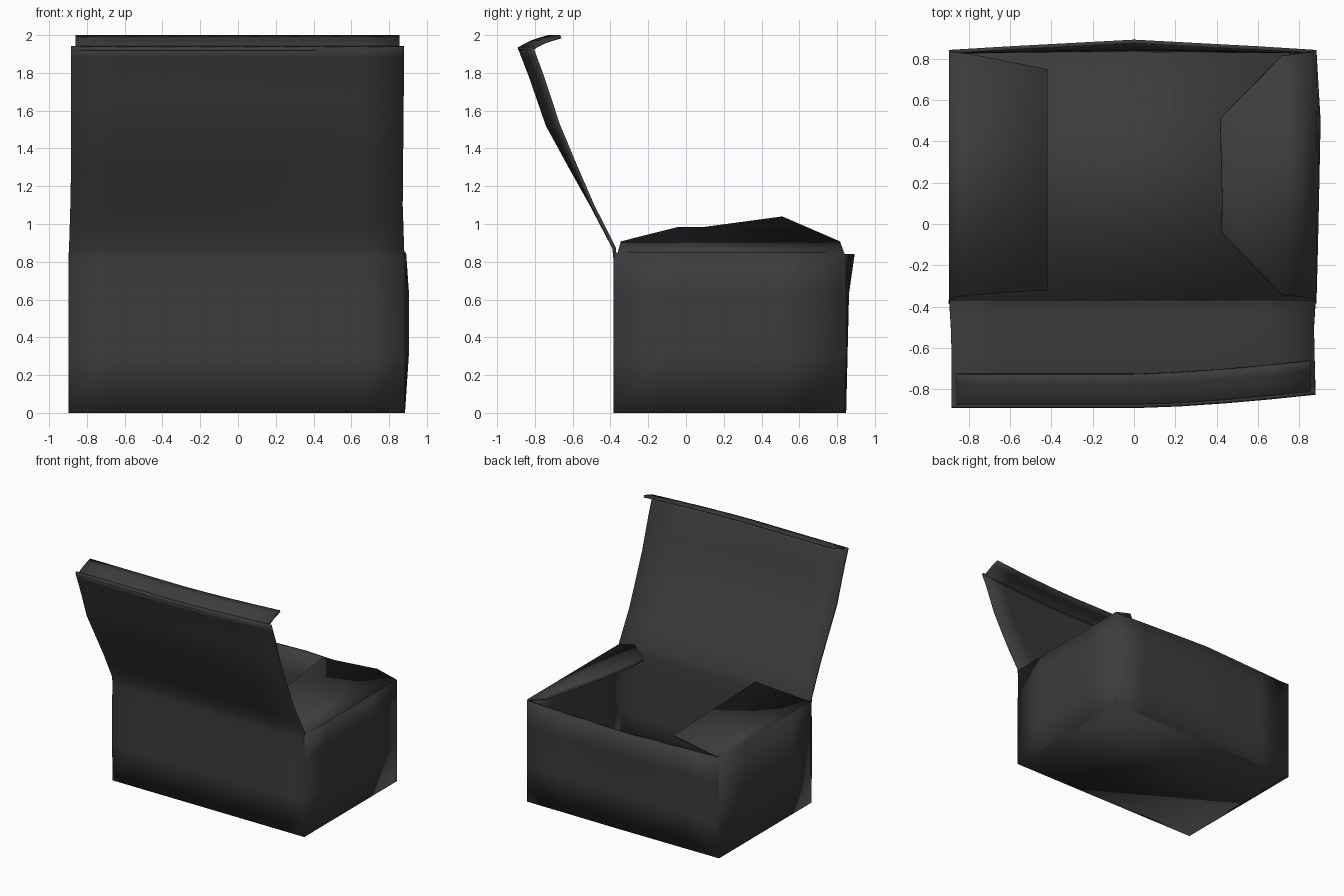
import bpy
import bmesh

if "Cube" in bpy.data.objects:
    bpy.data.objects.remove(bpy.data.objects["Cube"])

T = 0.018  # board thickness

card = bpy.data.materials.new("black_card")
card.diffuse_color = (0.045, 0.045, 0.045, 1)
card.use_nodes = True
card.node_tree.nodes["Principled BSDF"].inputs["Base Color"].default_value = card.diffuse_color


def interp(table, t):
    """Piecewise linear lookup in a list of (position, value) pairs."""
    if t <= table[0][0]:
        return table[0][1]
    for (a, va), (b, vb) in zip(table, table[1:]):
        if t <= b:
            return va + (vb - va) * (t - a) / (b - a)
    return table[-1][1]


def finish(name, bm, outward, angle, thickness=T):
    """Turn a one-sided sheet into board; the sheet is its outer face."""
    bm.normal_update()
    total = sum((f.normal.dot(outward) for f in bm.faces))
    if total < 0:
        bmesh.ops.reverse_faces(bm, faces=bm.faces[:])
    mesh = bpy.data.meshes.new(name)
    bm.to_mesh(mesh)
    bm.free()
    mesh.materials.append(card)
    ob = bpy.data.objects.new(name, mesh)
    bpy.context.collection.objects.link(ob)
    mod = ob.modifiers.new("board", 'SOLIDIFY')
    mod.thickness = thickness
    mod.offset = -1
    mod.use_even_offset = True
    bpy.ops.object.select_all(action='DESELECT')
    ob.select_set(True)
    bpy.context.view_layer.objects.active = ob
    bpy.ops.object.shade_smooth_by_angle(angle=angle)
    return ob


def sheet(name, us, vs, point, outward, angle=0.6):
    """Grid of quads with corners point(u, v)."""
    from mathutils import Vector
    bm = bmesh.new()
    grid = [[bm.verts.new(point(u, v)) for u in us] for v in vs]
    for r0, r1 in zip(grid, grid[1:]):
        for i in range(len(us) - 1):
            bm.faces.new((r0[i], r0[i + 1], r1[i + 1], r1[i]))
    return finish(name, bm, Vector(outward), angle)


def panel(name, points, faces, outward):
    from mathutils import Vector
    bm = bmesh.new()
    vs = [bm.verts.new(p) for p in points]
    for f in faces:
        bm.faces.new([vs[i] for i in f])
    return finish(name, bm, Vector(outward), 0.3)


# Front wall running straight up into the open lid
lid_y = [(0, -0.385), (0.82, -0.385), (0.87, -0.39), (1.1, -0.51),
         (1.3, -0.622), (1.52, -0.742), (1.78, -0.832), (1.935, -0.892)]
lid_skew = [(0.85, 0), (1.1, 0.005), (1.52, 0.058), (1.94, 0.065)]
left_x = [(0, -0.893), (0.4, -0.9), (0.85, -0.895), (1.2, -0.884), (1.94, -0.884)]
right_x = [(0, 0.884), (0.85, 0.88), (1.1, 0.872), (1.94, 0.88)]


def warp(u):
    return max(0.0, 2 * u - 1) ** 1.5


def lid_point(u, z):
    x0, x1 = interp(left_x, z), interp(right_x, z)
    return (x0 + (x1 - x0) * u, interp(lid_y, z) + interp(lid_skew, z) * warp(u), z)


steps = [i / 8 for i in range(9)]
sheet("front_wall_and_lid", steps,
      [0, 0.3, 0.6, 0.82, 0.87, 1.0, 1.1, 1.3, 1.52, 1.65, 1.78, 1.88, 1.935],
      lid_point, (0, -1, 0))

# Tuck lip curling back over the lid edge
lip = [(-0.892, 1.925), (-0.868, 1.948), (-0.82, 1.972), (-0.775, 1.987), (-0.73, 2.0)]
sheet("lid_tuck_lip", steps, range(len(lip)),
      lambda u, v: (-0.86 + 1.715 * u, lip[v][0] + 0.065 * warp(u), lip[v][1]),
      (0, 0, 1))

# Back wall, bowed outwards at the middle of its top edge
back_bow = [(-0.9, 0), (-0.6, 0.018), (0, 0.05), (0.6, 0.018), (0.885, 0)]
bow_rise = [(0, 0.1), (0.63, 0.4), (0.84, 1)]
sheet("back_wall", [-0.895, -0.6, -0.3, 0, 0.3, 0.6, 0.882], [0, 0.3, 0.63, 0.84],
      lambda x, z: (x, 0.843 + interp(back_bow, x) * interp(bow_rise, z), z),
      (0, 1, 0))

# Side walls, the right one bulging slightly
side_ys = [-0.38, -0.1, 0.2, 0.5, 0.84]
sheet("left_wall", side_ys, [0, 0.4, 0.85],
      lambda y, z: (-0.897, y, z), (-1, 0, 0))
bulge_y = [(-0.38, 0), (0, 0.5), (0.5, 1), (0.84, 0)]
bulge_z = [(0, 0), (0.3, 1), (0.65, 1), (0.85, 0.3)]
sheet("right_wall", side_ys, [0, 0.3, 0.65, 0.85],
      lambda y, z: (0.884 + 0.02 * interp(bulge_y, y) * interp(bulge_z, z), y, z),
      (1, 0, 0))

# Floor
sheet("floor", [-0.893, 0.884], [-0.383, 0.843],
      lambda x, y: (x, y, 0), (0, 0, -1))

# Left dust flap, lying almost flat
panel("left_dust_flap",
      [(-0.895, -0.36, 0.855), (-0.80, -0.345, 0.868), (-0.42, -0.32, 0.91),
       (-0.42, 0.75, 0.875), (-0.80, 0.825, 0.858), (-0.895, 0.835, 0.852)],
      [(0, 1, 4, 5), (1, 2, 3, 4)], (0, 0, 1))

# Right dust flap, tapered and springing upwards
panel("right_dust_flap",
      [(0.884, -0.36, 0.855), (0.72, -0.345, 0.908), (0.425, -0.04, 0.985),
       (0.432, 0.1, 0.985), (0.425, 0.51, 1.04), (0.72, 0.815, 0.908),
       (0.884, 0.835, 0.855)],
      [(0, 1, 5, 6), (1, 2, 3), (1, 3, 5), (3, 4, 5)], (0, 0, 1))
